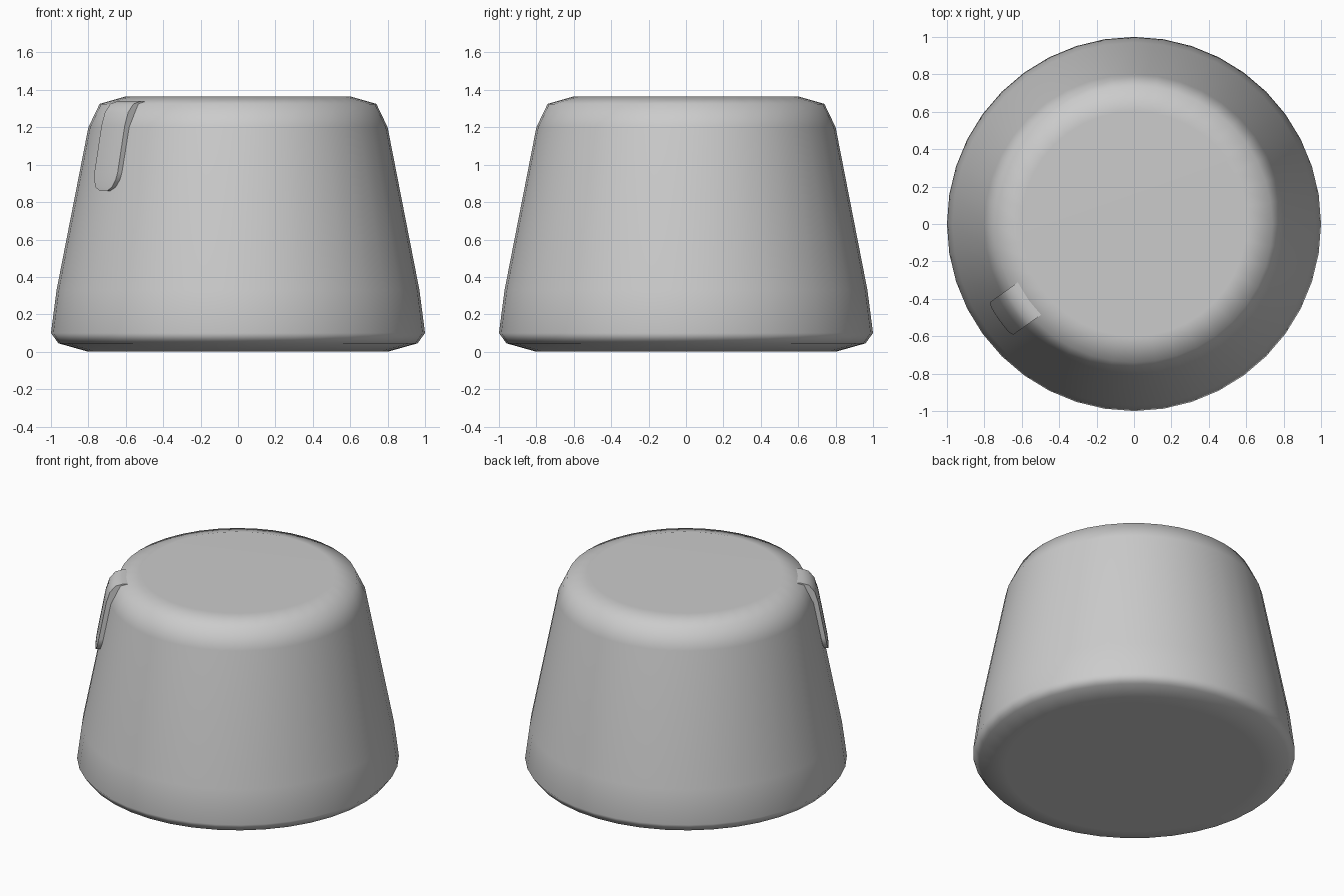
import bpy, bmesh, math

if "Cube" in bpy.data.objects:
    bpy.data.objects.remove(bpy.data.objects["Cube"], do_unlink=True)

grey = bpy.data.materials.new("plain grey")
grey.use_nodes = True
grey.diffuse_color = (0.6, 0.6, 0.6, 1)
grey.node_tree.nodes["Principled BSDF"].inputs["Base Color"].default_value = (0.6, 0.6, 0.6, 1)


def finish(name, bm):
    """Turn a bmesh into a smooth-shaded object."""
    bmesh.ops.recalc_face_normals(bm, faces=bm.faces)
    mesh = bpy.data.meshes.new(name)
    bm.to_mesh(mesh)
    bm.free()
    mesh.materials.append(grey)
    obj = bpy.data.objects.new(name, mesh)
    bpy.context.collection.objects.link(obj)
    bpy.ops.object.select_all(action='DESELECT')
    obj.select_set(True)
    bpy.context.view_layer.objects.active = obj
    bpy.ops.object.shade_smooth_by_angle(angle=math.radians(50))
    mod = obj.modifiers.new("weighted normals", 'WEIGHTED_NORMAL')
    mod.keep_sharp = True
    return obj


def loft(bm, rings, closed):
    """Join successive rows of vertices with quads."""
    for a, b in zip(rings, rings[1:]):
        n = len(a)
        for i in range(n if closed else n - 1):
            j = (i + 1) % n
            bm.faces.new((a[i], a[j], b[j], b[i]))


# Knob body: tapered, with rounded shoulder and foot
SIDES = 40
profile = [(0.80, 0.0), (0.96, 0.045), (1.0, 0.10), (0.97, 0.33),
           (0.80, 1.20), (0.74, 1.325), (0.60, 1.365)]
bm = bmesh.new()
rings = [[bm.verts.new((r * math.cos(math.tau * i / SIDES),
                        r * math.sin(math.tau * i / SIDES), z))
          for i in range(SIDES)] for r, z in profile]
loft(bm, rings, True)
bm.faces.new(rings[0])
bm.faces.new(rings[-1])
finish("knob_body", bm)

# Pointer ridge: raised bar with a rounded lower end, running onto the shoulder
# each row: outer radius, height, half width
rows = [(0.885, 0.86, 0.035), (0.885, 0.88, 0.075), (0.88, 0.92, 0.10),
        (0.873, 0.96, 0.107), (0.827, 1.21, 0.107), (0.805, 1.28, 0.107),
        (0.77, 1.325, 0.107), (0.72, 1.34, 0.107), (0.66, 1.335, 0.107)]
ANGLE = math.radians(215.5)
ca, sa = math.cos(ANGLE), math.sin(ANGLE)


def ridge_point(bm, radius, t, z):
    return bm.verts.new((radius * ca - t * sa, radius * sa + t * ca, z))


bm = bmesh.new()
rings = []
for r, z, w in rows:
    ring = [ridge_point(bm, r - 0.10, -w, z - 0.03 * (z > 1.3))]
    for k in range(-2, 3):
        t = w * k / 2
        ring.append(ridge_point(bm, math.sqrt(r * r - t * t), t, z))
    ring.append(ridge_point(bm, r - 0.10, w, z - 0.03 * (z > 1.3)))
    rings.append(ring)
loft(bm, rings, True)
bm.faces.new(rings[0])
bm.faces.new(rings[-1])
finish("pointer_ridge", bm)
